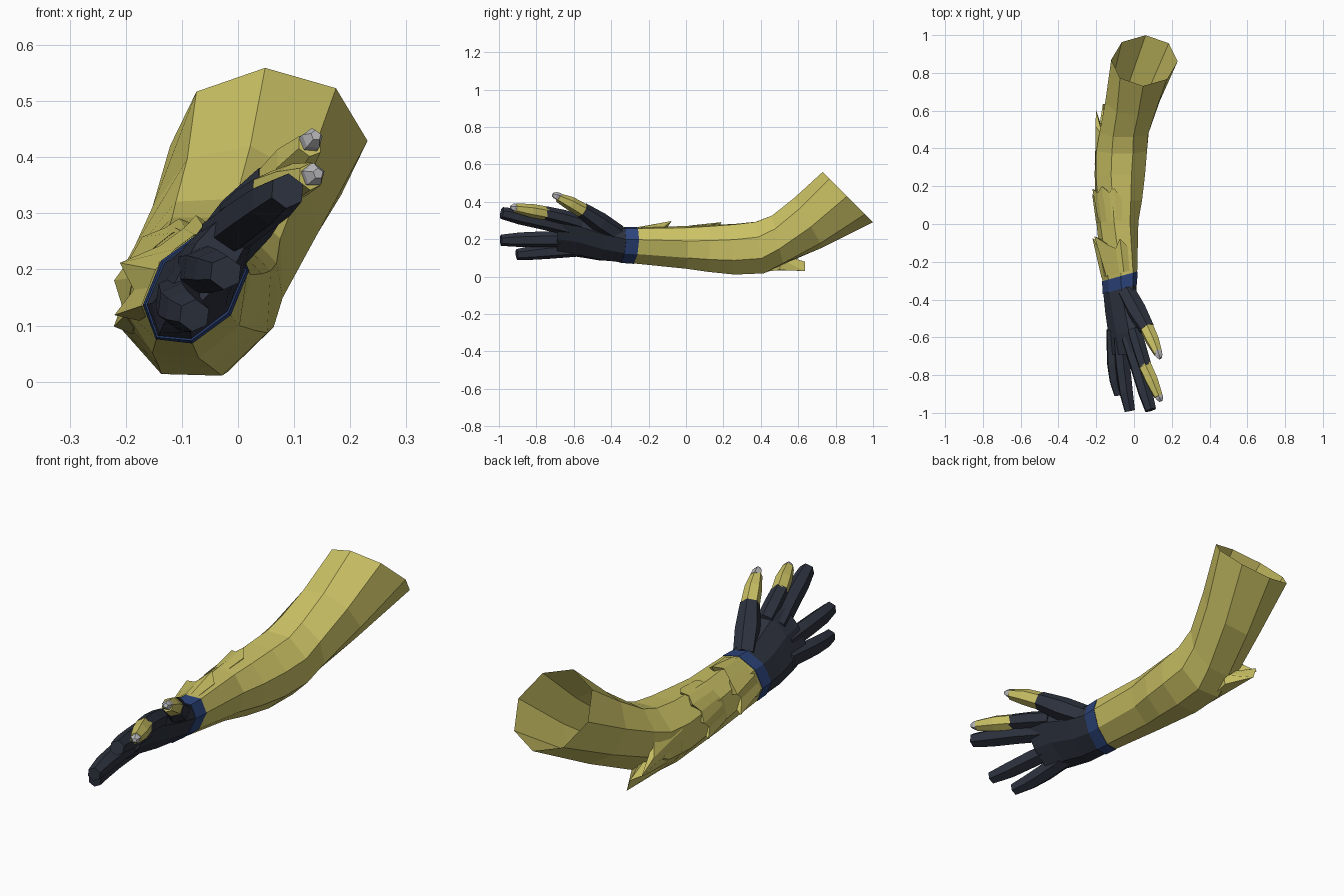
import bpy, bmesh, math
from mathutils import Vector


def material(name, rgb):
    m = bpy.data.materials.new(name)
    m.diffuse_color = (*rgb, 1)
    return m


YELLOW = material("yellow sleeve", (0.60, 0.54, 0.13))
DARK = material("dark glove", (0.027, 0.033, 0.050))
BLUE = material("blue cuff", (0.026, 0.058, 0.20))
GREY = material("grey nail", (0.50, 0.50, 0.52))


def make(name, verts, faces, mat):
    bm = bmesh.new()
    vs = [bm.verts.new(v) for v in verts]
    for f in faces:
        bm.faces.new([vs[i] for i in f])
    bmesh.ops.recalc_face_normals(bm, faces=bm.faces)
    me = bpy.data.meshes.new(name)
    bm.to_mesh(me)
    bm.free()
    me.materials.append(mat)
    ob = bpy.data.objects.new(name, me)
    bpy.context.collection.objects.link(ob)
    return ob


def loft(name, rings, mat, caps=(True, True)):
    n = len(rings[0])
    verts = [p for r in rings for p in r]
    faces = [(i * n + k, i * n + (k + 1) % n, (i + 1) * n + (k + 1) % n, (i + 1) * n + k)
             for i in range(len(rings) - 1) for k in range(n)]
    if caps[0]:
        faces.append(tuple(range(n)))
    if caps[1]:
        faces.append(tuple(range(len(verts) - n, len(verts))))
    return make(name, verts, faces, mat)


def ring_point(r, k, off=0.0):
    # ring: y, x, z, long radius, short radius, turn, lean, yaw slope
    y, cx, cz, a, b, rot, lean, yaw = r
    t, rot, lean = math.radians(45 * k), math.radians(rot), math.radians(lean)
    p, q = (a + off) * math.cos(t), (b + off) * math.sin(t)
    dx = p * math.cos(rot) - q * math.sin(rot)
    dv = p * math.sin(rot) + q * math.cos(rot)
    return Vector((cx + dx, y - dv * math.sin(lean) + yaw * dx, cz + dv * math.cos(lean)))


def octagon(r):
    return [ring_point(r, k) for k in range(8)]


# Sleeve, open at the shoulder end
ARM = [
    (0.865, 0.055, 0.425, 0.190, 0.176, 92, 45, 0),
    (0.655, -0.005, 0.288, 0.155, 0.150, 80, 30, 0),
    (0.490, -0.052, 0.196, 0.142, 0.140, 70, 13, 0),
    (0.395, -0.068, 0.155, 0.152, 0.144, 66, 9, 0),
    (0.260, -0.075, 0.146, 0.146, 0.140, 65, 0, 0),
    (0.120, -0.080, 0.150, 0.134, 0.125, 62, 0, 0.05),
    (0.000, -0.087, 0.156, 0.124, 0.106, 58, 0, 0.1),
    (-0.280, -0.075, 0.167, 0.114, 0.076, 52, 0, 0.28),
]
loft("sleeve", [octagon(r) for r in ARM], YELLOW, (False, False))


def surf(s, k, off=0.0):
    # point on the sleeve's flat facets
    i = min(int(s), len(ARM) - 2)
    r = [u + (v - u) * (s - i) for u, v in zip(ARM[i], ARM[i + 1])]
    k0 = math.floor(k)
    return ring_point(r, k0, off).lerp(ring_point(r, k0 + 1, off), k - k0)


def flap(name, base, tips, under):
    n = len(base)
    faces = []
    for i in range(n - 1):
        j = i + 1
        faces += [(i, j, n + j, n + i), (n + i, n + j, 2 * n + j, 2 * n + i),
                  (i, 2 * n + i, 2 * n + j, j)]
    faces += [(0, n, 2 * n), (n - 1, 3 * n - 1, 2 * n - 1)]
    make(name, base + tips + under, faces, YELLOW)


# Jagged scales over the back of the forearm: (facet position, end ring, lift)
for name, start, teeth in (
    ("wrist_scales", 6.93, [(0.3, 6.45, 0.004), (0.75, 6.28, 0.032), (1.1, 6.45, 0.012),
                            (1.6, 6.36, 0.010), (2.2, 6.17, 0.042), (2.6, 6.4, 0.012),
                            (3.0, 6.2, 0.03), (3.3, 6.5, 0.004)]),
    ("forearm_scales", 5.85, [(0.5, 4.9, 0.004), (0.85, 4.5, 0.014), (1.15, 4.65, 0.008),
                              (1.5, 4.42, 0.022), (1.9, 4.65, 0.008), (2.3, 4.5, 0.024),
                              (2.7, 4.9, 0.008), (3.0, 4.7, 0.018), (3.3, 5.1, 0.004)]),
):
    flap(name, [surf(start, k, 0.003) for k, s, h in teeth],
         [surf(s, k, h) for k, s, h in teeth],
         [surf(s + 0.1, k, -0.012) for k, s, h in teeth])

# Spikes behind the elbow
ks = [2.1, 2.5, 2.9, 3.3, 3.7, 4.1]
flap("elbow_spikes", [surf(3.6, k, 0.002) for k in ks],
     [Vector(p) for p in ((-0.205, 0.52, 0.15), (-0.200, 0.60, 0.095), (-0.180, 0.54, 0.075),
                          (-0.165, 0.635, 0.080), (-0.150, 0.635, 0.030), (-0.10, 0.50, 0.035))],
     [surf(2.1, k, -0.015) for k in ks])

# Cuff and palm
CUFF = [(-0.277, -0.075, 0.167, 0.116, 0.079, 52, 0, 0.28),
        (-0.345, -0.075, 0.168, 0.113, 0.074, 52, 0, 0.28)]
loft("cuff", [octagon(r) for r in CUFF], BLUE)
PALM = [(-0.340, -0.075, 0.168, 0.110, 0.071, 52, 0, 0.28),
        (-0.450, -0.068, 0.182, 0.120, 0.060, 53, 0, 0.15),
        (-0.580, -0.052, 0.214, 0.134, 0.050, 54, 0, 0),
        (-0.690, -0.042, 0.224, 0.124, 0.040, 54, 0, 0)]
loft("palm", [octagon(r) for r in PALM], DARK)


def tube(name, pts, mat, sides=6):
    # pts: x, y, z, radius
    P = [Vector(p[:3]) for p in pts]
    rings = []
    for i, p in enumerate(P):
        d = (P[min(i + 1, len(P) - 1)] - P[max(i - 1, 0)]).normalized()
        u = Vector((0.6, 0, 0.8))
        u = (u - d * u.dot(d)).normalized()
        v = d.cross(u)
        rings.append([p + pts[i][3] * (u * math.cos(t) + v * math.sin(t))
                      for t in (2 * math.pi * (k + 0.5) / sides for k in range(sides))])
    loft(name, rings, mat)


# Gloved fingers and finger stubs
tube("little_finger", [(-0.108, -0.56, 0.150, 0.042), (-0.105, -0.74, 0.135, 0.041),
                       (-0.095, -0.83, 0.126, 0.037), (-0.078, -0.905, 0.118, 0.029)], DARK)
tube("ring_finger", [(-0.072, -0.60, 0.198, 0.042), (-0.058, -0.76, 0.200, 0.042),
                     (-0.042, -0.89, 0.197, 0.039), (-0.022, -0.99, 0.194, 0.030)], DARK)
tube("middle_finger", [(-0.030, -0.60, 0.255, 0.043), (0.022, -0.76, 0.293, 0.043),
                       (0.060, -0.89, 0.320, 0.041), (0.088, -0.985, 0.340, 0.032)], DARK)
tube("index_stub", [(0.000, -0.56, 0.290, 0.040), (0.030, -0.66, 0.318, 0.040),
                    (0.060, -0.755, 0.340, 0.037)], DARK)
tube("thumb_stub", [(-0.040, -0.36, 0.225, 0.050), (0.015, -0.46, 0.290, 0.054),
                    (0.070, -0.555, 0.355, 0.042)], DARK)

# Bare fingertips with nails
tube("index_tip", [(0.056, -0.745, 0.338, 0.037), (0.095, -0.83, 0.353, 0.036),
                   (0.130, -0.912, 0.366, 0.025)], YELLOW)
tube("index_nail", [(0.125, -0.895, 0.366, 0.022), (0.136, -0.922, 0.369, 0.021),
                    (0.143, -0.938, 0.371, 0.010)], GREY, 5)
tube("thumb_tip", [(0.066, -0.548, 0.350, 0.040), (0.100, -0.62, 0.392, 0.037),
                   (0.128, -0.685, 0.423, 0.024)], YELLOW)
tube("thumb_nail", [(0.124, -0.672, 0.424, 0.022), (0.133, -0.698, 0.433, 0.020),
                    (0.139, -0.712, 0.439, 0.010)], GREY, 5)
